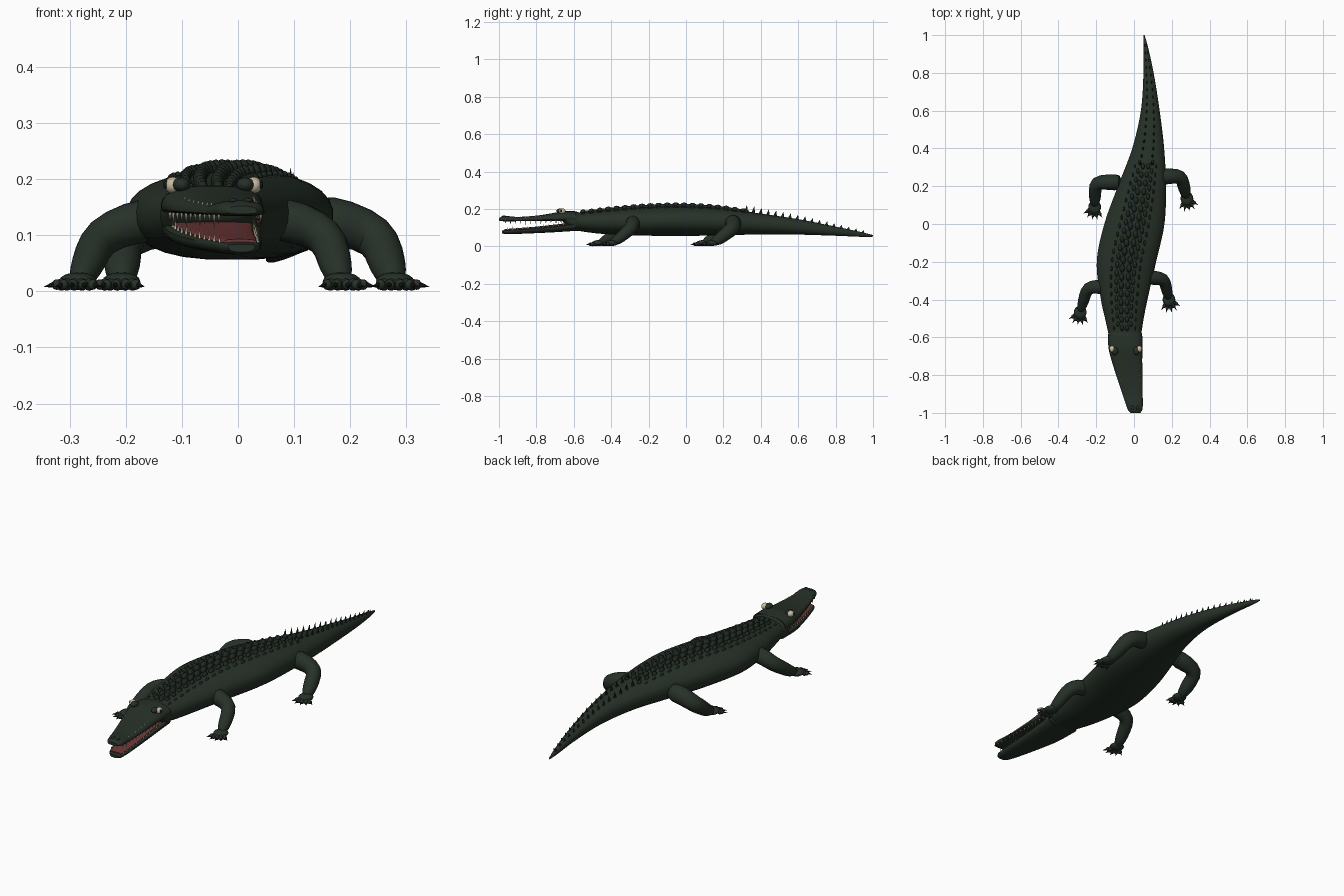
import bpy, bmesh, math
from mathutils import Vector, Matrix

if "Cube" in bpy.data.objects:
    bpy.data.objects.remove(bpy.data.objects["Cube"])


def material(name, rgb):
    m = bpy.data.materials.new(name)
    m.use_nodes = True
    m.diffuse_color = (*rgb, 1)
    m.node_tree.nodes["Principled BSDF"].inputs["Base Color"].default_value = (*rgb, 1)
    return m


GREEN = material("dark green skin", (0.020, 0.031, 0.021))
SCALE = material("darker green scales", (0.015, 0.022, 0.016))
RED = material("mouth red", (0.16, 0.04, 0.04))
CREAM = material("cream", (0.58, 0.50, 0.36))
CLAW = material("claw black", (0.008, 0.008, 0.008))


# ---------- helpers ----------
def finish(bm, name, mat, angle=50):
    bmesh.ops.recalc_face_normals(bm, faces=bm.faces)
    me = bpy.data.meshes.new(name)
    bm.to_mesh(me)
    bm.free()
    me.materials.append(mat)
    me.shade_smooth()
    me.set_sharp_from_angle(angle=math.radians(angle))
    ob = bpy.data.objects.new(name, me)
    bpy.context.collection.objects.link(ob)
    return ob


def add_loft(bm, rings):
    rows = [[bm.verts.new(p) for p in ring] for ring in rings]
    n = len(rows[0])
    for a, b in zip(rows, rows[1:]):
        for i in range(n):
            j = (i + 1) % n
            bm.faces.new((a[i], a[j], b[j], b[i]))
    bm.faces.new(rows[0])
    bm.faces.new(rows[-1])


def add_ball(bm, loc, size, seg=12):
    m = Matrix.Translation(loc) @ Matrix.Diagonal((*size, 1))
    bmesh.ops.create_uvsphere(bm, u_segments=seg, v_segments=max(6, seg // 2), radius=1, matrix=m)


def add_cone(bm, base, tip, rx, ry, seg=6):
    base, tip = Vector(base), Vector(tip)
    d = tip - base
    m = (Matrix.Translation((base + tip) / 2) @ d.to_track_quat('Z', 'Y').to_matrix().to_4x4()
         @ Matrix.Diagonal((rx, ry, d.length, 1)))
    bmesh.ops.create_cone(bm, cap_ends=True, segments=seg, radius1=1, radius2=0, depth=1, matrix=m)


def sample(st, y):
    """Smooth interpolation of stations (y, centre, half width, top, bottom)."""
    k = max(i for i in range(len(st) - 1) if i == 0 or st[i][0] <= y)
    a, b = st[k], st[k + 1]
    p, q = st[max(k - 1, 0)], st[min(k + 2, len(st) - 1)]
    h = b[0] - a[0]
    t = (y - a[0]) / h
    out = []
    for c in range(1, 5):
        ma = (b[c] - p[c]) / (b[0] - p[0]) * h
        mb = (q[c] - a[c]) / (q[0] - a[0]) * h
        out.append((2*t**3 - 3*t*t + 1) * a[c] + (t**3 - 2*t*t + t) * ma
                   + (3*t*t - 2*t**3) * b[c] + (t**3 - t*t) * mb)
    return out


def section(st, y, mid, power, n=28):
    cx, hw, top, bot = sample(st, y)
    zm = bot + (top - bot) * mid
    ring = []
    for i in range(n):
        a = math.tau * (i + 0.5) / n
        c, s = math.cos(a), math.sin(a)
        x = math.copysign(abs(c) ** power, c) * hw
        z = math.copysign(abs(s) ** power, s) * (top - zm if s > 0 else zm - bot)
        ring.append((cx + x, y, zm + z))
    return ring


def hull(name, st, mat, mid, power, steps):
    bm = bmesh.new()
    y0, y1 = st[0][0], st[-1][0]
    add_loft(bm, [section(st, y0 + (y1 - y0) * i / steps, mid, power) for i in range(steps + 1)])
    return finish(bm, name, mat)


def spot(st, y, off, mid=0.5):
    """Point on the upper skin at sideways offset off."""
    cx, hw, top, bot = sample(st, y)
    zm = bot + (top - bot) * mid
    return Vector((cx + off, y, zm + (top - zm) * math.sqrt(max(0, 1 - (off / hw) ** 2))))


# ---------- body and tail ----------
BODY = [(-0.62, -0.047, 0.080, 0.178, 0.090), (-0.5, -0.051, 0.103, 0.188, 0.072),
        (-0.4, -0.052, 0.124, 0.198, 0.064), (-0.2, -0.040, 0.158, 0.212, 0.057),
        (0, 0.002, 0.160, 0.216, 0.056), (0.2, 0.042, 0.128, 0.204, 0.059),
        (0.4, 0.075, 0.085, 0.176, 0.064), (0.6, 0.086, 0.050, 0.146, 0.063),
        (0.8, 0.077, 0.027, 0.106, 0.057), (0.95, 0.060, 0.011, 0.074, 0.051),
        (1.0, 0.053, 0.003, 0.061, 0.052)]
hull("body_and_tail", BODY, GREEN, 0.52, 0.92, 64)

# ---------- back scales in rows ----------
bm = bmesh.new()
for k in range(20):
    y = -0.55 + k * 0.045
    grow = 0.75 + 0.35 * math.sin(math.pi * (k + 1) / 21)
    for off, w in ((0.017, 0.013), (0.043, 0.010), (0.070, 0.006)):
        for side in (-1, 1):
            p = spot(BODY, y + (0.02 if w == 0.010 else 0), side * off * grow)
            add_ball(bm, p, (w * grow, 0.021 * grow * (w / 0.013) ** 0.5, 1.4 * w * grow), 8)
finish(bm, "back_scales", SCALE, 60)

# ---------- tail spikes, two rows that close up ----------
bm = bmesh.new()
for k in range(17):
    y = 0.32 + k * 0.039
    f = 1 - k / 17
    for side in (-1, 1):
        p = spot(BODY, y, side * (0.003 + 0.027 * f))
        p.z -= 0.006
        add_cone(bm, p, p + Vector((0, 0.006, 0.016 + 0.026 * f)), 0.003 + 0.004 * f, 0.012)
finish(bm, "tail_spikes", SCALE, 40)

# ---------- head ----------
SKULL = [(-0.66, -0.045, 0.084, 0.186, 0.134), (-0.615, -0.047, 0.091, 0.189, 0.088),
         (-0.59, -0.047, 0.091, 0.188, 0.082), (-0.575, -0.047, 0.088, 0.183, 0.084)]
UPPER = [(-1.0, 0.008, 0.026, 0.152, 0.138), (-0.985, 0.006, 0.038, 0.160, 0.135),
         (-0.95, 0.001, 0.046, 0.162, 0.134), (-0.9, -0.008, 0.054, 0.158, 0.135),
         (-0.8, -0.025, 0.070, 0.165, 0.136), (-0.72, -0.038, 0.082, 0.177, 0.136),
         (-0.66, -0.045, 0.090, 0.188, 0.136), (-0.59, -0.047, 0.091, 0.188, 0.134)]
LOWER = [(-0.985, 0.006, 0.024, 0.084, 0.070), (-0.97, 0.004, 0.035, 0.088, 0.066),
         (-0.9, -0.008, 0.050, 0.093, 0.067), (-0.8, -0.025, 0.066, 0.101, 0.071),
         (-0.7, -0.040, 0.080, 0.112, 0.076), (-0.59, -0.047, 0.088, 0.126, 0.083)]
TONGUE = [(y, c, w * 0.82, t + 0.005, t - 0.006) for y, c, w, t, b in LOWER[1:]]
hull("skull", SKULL, GREEN, 0.5, 0.85, 10)
hull("upper_jaw", UPPER, GREEN, 0.25, 0.75, 30)
hull("lower_jaw", LOWER, GREEN, 0.75, 0.75, 24)
hull("mouth_lining", TONGUE, RED, 0.5, 0.7, 20)

# ---------- teeth ----------
bm = bmesh.new()
for k in range(12):
    y = -0.965 + k * 0.027
    size = 0.022 if k % 3 == 1 else 0.016
    for side in (-1, 1):
        cx, hw, top, bot = sample(UPPER, y)
        x = cx + side * hw * 0.86
        add_cone(bm, (x, y, bot + 0.006), (x, y, bot - size), 0.0035, 0.0035)
        if 1 < k < 9:
            p = spot(UPPER, y, side * hw * 0.78, 0.25)
            add_cone(bm, p, p + Vector((0, 0, 0.009)), 0.003, 0.003)
        cx, hw, top, bot = sample(LOWER, y + 0.012)
        x = cx + side * hw * 0.86
        add_cone(bm, (x, y + 0.012, top - 0.006), (x, y + 0.012, top + size * 0.8), 0.003, 0.003)
finish(bm, "teeth", CREAM, 60)

# ---------- eyes, brows and nostrils ----------
for side, word in ((1, "left"), (-1, "right")):
    for part, off, y, z, size, mat in (
            ("eye", 0.072, -0.662, 0.189, (0.015, 0.018, 0.015), CREAM),
            ("pupil", 0.084, -0.667, 0.190, (0.005, 0.006, 0.008), CLAW),
            ("brow", 0.057, -0.672, 0.190, (0.016, 0.022, 0.013), GREEN)):
        bm = bmesh.new()
        add_ball(bm, (-0.044 + side * off, y, z), size, 16)
        finish(bm, f"{word}_{part}", mat)
    bm = bmesh.new()
    add_ball(bm, (0.005 + side * 0.014, -0.972, 0.161), (0.008, 0.011, 0.005))
    finish(bm, f"{word}_nostril", GREEN)


# ---------- legs ----------
def leg(name, hip, knee, foot, r):
    side = math.copysign(1, hip[0])
    hx, kx, fx = (Vector(p) for p in (hip, knee, foot))
    ankle = kx.lerp(fx, 0.72)
    path = [(Vector((*hx, 0.132)), r * 1.2), (Vector((*hx.lerp(kx, 0.55), 0.122)), r * 1.1),
            (Vector((*kx, 0.098)), r), (Vector((*kx.lerp(fx, 0.38), 0.065)), r * 0.92),
            (Vector((*ankle, 0.032)), r * 0.78), (Vector((*fx, 0.018)), r * 0.45)]
    bm = bmesh.new()
    rings, u = [], Vector((0.2, 0.1, 1))
    for i, (p, rad) in enumerate(path):
        t = (path[min(i + 1, 5)][0] - path[max(i - 1, 0)][0]).normalized()
        u = (u - t * u.dot(t)).normalized()
        v = t.cross(u)
        rings.append([p + (u * math.cos(a) + v * math.sin(a)) * rad
                      for a in (math.tau * j / 12 for j in range(12))])
    add_loft(bm, rings)
    ob = finish(bm, name, GREEN, 80)
    ob.modifiers.new("smooth", 'SUBSURF').levels = 1
    ob.modifiers["smooth"].render_levels = 1

    # foot pad with five spread toes and claws
    pad, claws = bmesh.new(), bmesh.new()
    add_ball(pad, (*fx, 0.018), (0.034, 0.036, 0.016), 16)
    for k in range(-2, 3):
        a = math.radians(k * 24 + side * 12)
        d = Vector((math.sin(a), -math.cos(a), 0))
        c = Vector((*fx, 0.012)) + d * 0.034
        for step, rad in ((0, 0.011), (0.010, 0.0095)):
            add_ball(pad, c + d * step, (rad, rad * 1.1, rad), 10)
        add_cone(claws, c + d * 0.015, c + d * 0.037 - Vector((0, 0, 0.004)), 0.006, 0.006)
    finish(pad, name + "_foot", GREEN)
    finish(claws, name + "_claws", CLAW)


leg("front_right_leg", (-0.130, -0.33), (-0.247, -0.335), (-0.285, -0.468), 0.036)
leg("front_left_leg", (0.055, -0.28), (0.160, -0.290), (0.185, -0.400), 0.036)
leg("back_right_leg", (-0.060, 0.22), (-0.205, 0.222), (-0.208, 0.090), 0.040)
leg("back_left_leg", (0.125, 0.25), (0.250, 0.255), (0.280, 0.135), 0.040)
